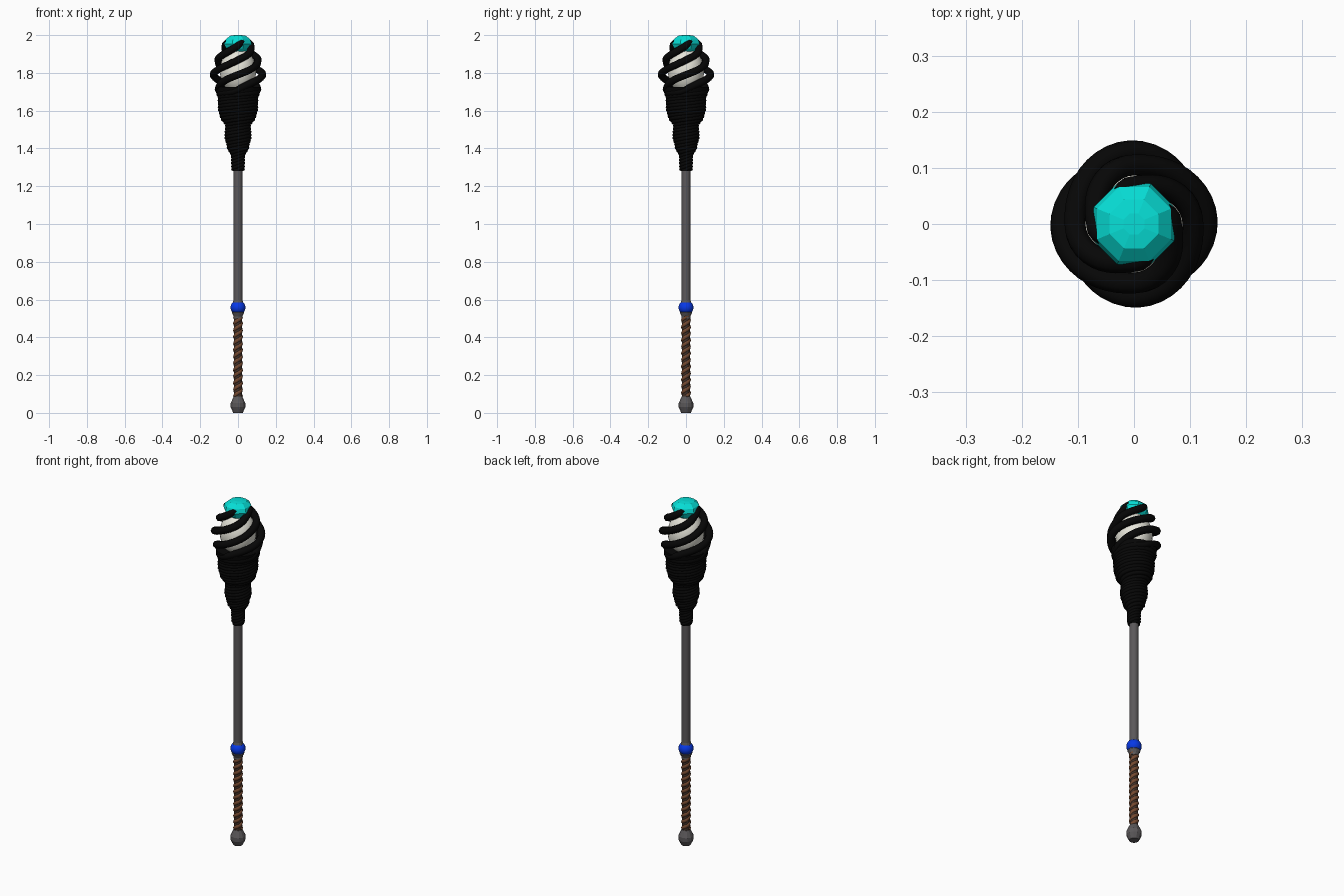
import bpy, bmesh, math

cube = bpy.data.objects.get("Cube")
if cube:
    bpy.data.objects.remove(cube, do_unlink=True)


def material(name, r, g, b):
    m = bpy.data.materials.new(name)
    m.use_nodes = True
    m.diffuse_color = (r, g, b, 1)
    node = next(n for n in m.node_tree.nodes if n.type == 'BSDF_PRINCIPLED')
    node.inputs["Base Color"].default_value = (r, g, b, 1)
    node.inputs["Roughness"].default_value = 0.9
    node.inputs["Specular IOR Level"].default_value = 0.1
    return m


STEEL = material("grey steel", 0.105, 0.098, 0.102)
LEATHER = material("brown leather", 0.18, 0.068, 0.03)
DARK = material("dark leather", 0.055, 0.03, 0.02)
BLUE = material("blue enamel", 0.002, 0.04, 0.8)
BLACK = material("black vine", 0.002, 0.002, 0.002)
IVORY = material("ivory", 0.84, 0.83, 0.74)
TEAL = material("teal crystal", 0.002, 0.74, 0.68)


def lathe(name, profile, sides, mat, smooth=False):
    """Closed solid of revolution from (radius, height) points, bottom to top."""
    bm = bmesh.new()
    rings = []
    for r, z in profile:
        rings.append([bm.verts.new((r * math.cos(a), r * math.sin(a), z))
                      for a in (2 * math.pi * (i + 0.5) / sides for i in range(sides))])
    for low, high in zip(rings, rings[1:]):
        for i in range(sides):
            j = (i + 1) % sides
            bm.faces.new((low[i], low[j], high[j], high[i]))
    bm.faces.new(rings[0][::-1])
    bm.faces.new(rings[-1])
    for f in bm.faces:
        f.smooth = smooth and len(f.verts) == 4
    mesh = bpy.data.meshes.new(name)
    bm.to_mesh(mesh)
    bm.free()
    mesh.materials.append(mat)
    ob = bpy.data.objects.new(name, mesh)
    bpy.context.collection.objects.link(ob)


def tube(name, points, mat):
    """Round tube through (x, y, z, radius) points, turned into a mesh."""
    cu = bpy.data.curves.new(name, 'CURVE')
    cu.dimensions = '3D'
    cu.bevel_depth = 1
    cu.bevel_resolution = 2
    cu.use_fill_caps = True
    sp = cu.splines.new('POLY')
    sp.points.add(len(points) - 1)
    for p, (x, y, z, r) in zip(sp.points, points):
        p.co = (x, y, z, 1)
        p.radius = r
    sp.use_smooth = True
    cu.materials.append(mat)
    ob = bpy.data.objects.new(name, cu)
    bpy.context.collection.objects.link(ob)
    bpy.ops.object.select_all(action='DESELECT')
    ob.select_set(True)
    bpy.context.view_layer.objects.active = ob
    bpy.ops.object.convert(target='MESH')


def sample(table, z):
    """Eased interpolation in (height, value) pairs."""
    for (z0, v0), (z1, v1) in zip(table, table[1:]):
        if z <= z1:
            t = max(0, (z - z0) / (z1 - z0))
            return v0 + (v1 - v0) * t * t * (3 - 2 * t)
    return table[-1][1]


def ball(radius, half_height, centre, steps=16):
    """Half outline of an ellipsoid for the lathe."""
    angles = [math.pi * (i / steps - 0.5) for i in range(steps + 1)]
    return [(max(0.001, radius * math.cos(a)), centre + half_height * math.sin(a))
            for a in angles]


# Pommel, shaft and collar
lathe("pommel", [(0.026, 0), (0.040, 0.030), (0.040, 0.052), (0.023, 0.088)], 12, STEEL)
lathe("shaft", [(0.0245, 0.5), (0.0245, 1.32)], 12, STEEL, True)
lathe("collar", [(0.024, 0.51), (0.034, 0.531), (0.028, 0.54), (0.028, 0.585),
                 (0.024, 0.60)], 12, STEEL)
lathe("collar_ball", ball(0.040, 0.037, 0.558), 20, BLUE, True)

# Leather grip with two strips wound around it
lathe("grip_core", [(0.021, 0.08), (0.021, 0.525)], 12, DARK, True)
PITCH, STEPS = 0.07, 20
for k in range(2):
    wrap = []
    for i in range(int(0.435 / PITCH * STEPS) + 1):
        a = 2 * math.pi * (i / STEPS + k / 2)
        wrap.append((0.0145 * math.cos(a), 0.0145 * math.sin(a),
                     0.088 + PITCH * i / STEPS, 0.0115))
    tube("grip_wrap_%d" % (k + 1), wrap, LEATHER)

# Outer outline of the head, as height and radius
outline = [(1.28, 0.036), (1.36, 0.038), (1.41, 0.061), (1.46, 0.073), (1.52, 0.069),
           (1.57, 0.098), (1.61, 0.108), (1.66, 0.108), (1.72, 0.124), (1.79, 0.150),
           (1.87, 0.125), (1.95, 0.086), (1.975, 0.070)]
thickness = [(1.28, 0.010), (1.64, 0.011), (1.74, 0.020), (1.94, 0.020), (1.975, 0.012)]

# Solid core inside the tightly wound lower head
core_heights = [1.28 + 0.0185 * i for i in range(25)]
lathe("head_core", [(sample(outline, z) - 0.006, z) for z in core_heights], 32, BLACK, True)

# Four vines: tight coils below, opening into a cage
BEND, TIGHT, OPEN = 1.70, 0.066, 0.312
for k in range(4):
    pts, z = [], 1.29
    while z < 1.972:
        if z < BEND:
            turn = (BEND - 1.79) / OPEN + (z - BEND) / TIGHT
        else:
            turn = (z - 1.79) / OPEN
        a = 2 * math.pi * (turn + k / 4)
        t = sample(thickness, z)
        r = sample(outline, z) - t
        pts.append((r * math.cos(a), r * math.sin(a), z, t))
        z += 0.003 if z < BEND else 0.007
    tube("vine_%d" % (k + 1), pts, BLACK)

# Ivory egg held in the cage
lathe("egg", ball(0.096, 0.122, 1.81), 32, IVORY, True)

# Faceted crystal on top
lathe("crystal", [(0.035, 1.90), (0.068, 1.928), (0.078, 1.953), (0.071, 1.976),
                  (0.047, 1.996), (0.020, 2.0)], 8, TEAL)
